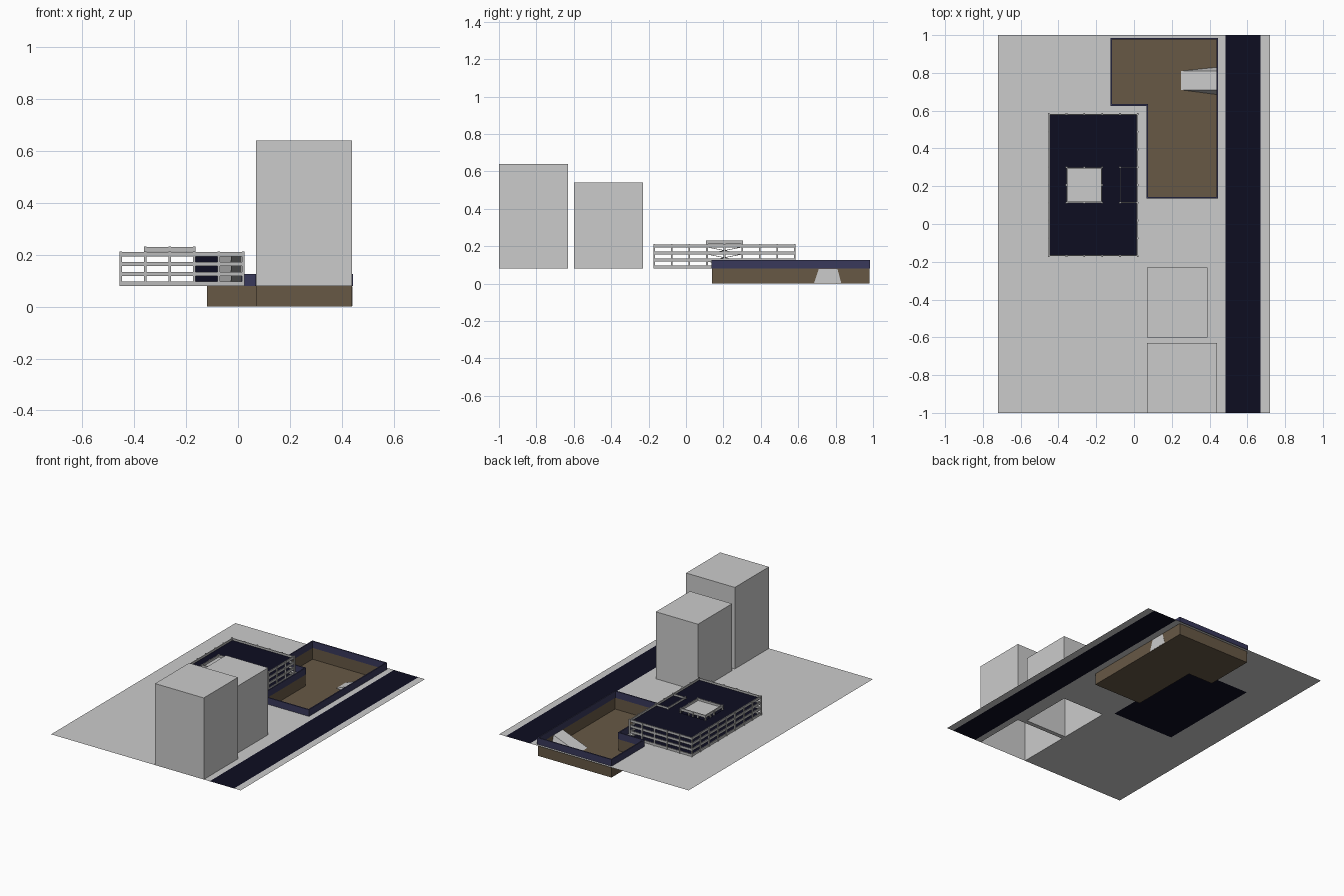
import bpy, bmesh, math
from mathutils import Vector

if "Cube" in bpy.data.objects:
    bpy.data.objects.remove(bpy.data.objects["Cube"])


def mat(name, rgb):
    m = bpy.data.materials.new(name)
    m.diffuse_color = (*rgb, 1)
    m.use_nodes = True
    m.node_tree.nodes["Principled BSDF"].inputs["Base Color"].default_value = m.diffuse_color
    return m


PAVING = mat("paving_grey", (0.6, 0.6, 0.6))
FRAME = mat("frame_grey", (0.5, 0.5, 0.5))
NAVY = mat("dark_navy", (0.004, 0.004, 0.015))
FENCE = mat("fence_blue", (0.04, 0.04, 0.105))
EARTH = mat("earth_brown", (0.135, 0.098, 0.06))
G = 0.08  # street level


def finish(bm, name, *mats):
    me = bpy.data.meshes.new(name)
    bm.to_mesh(me)
    bm.free()
    for m in mats:
        me.materials.append(m)
    ob = bpy.data.objects.new(name, me)
    bpy.context.collection.objects.link(ob)
    return ob


def box(bm, x0, x1, y0, y1, z0, z1, bottom=True):
    lo = [bm.verts.new((x, y, z0)) for x, y in ((x0, y0), (x1, y0), (x1, y1), (x0, y1))]
    hi = [bm.verts.new((x, y, z1)) for x, y in ((x0, y0), (x1, y0), (x1, y1), (x0, y1))]
    for i in range(4):
        j = (i + 1) % 4
        bm.faces.new((lo[i], lo[j], hi[j], hi[i]))
    bm.faces.new(hi)
    if bottom:
        bm.faces.new(lo[::-1])


def ring(bm, x0, x1, y0, y1, z0, z1, t=0.006):
    """Rectangular band of thickness t."""
    box(bm, x0, x1, y0, y0 + t, z0, z1)
    box(bm, x0, x1, y1 - t, y1, z0, z1)
    box(bm, x0, x0 + t, y0 + t, y1 - t, z0, z1)
    box(bm, x1 - t, x1, y0 + t, y1 - t, z0, z1)


# Ground sheet with road strip, open under the pit and the blocks
towers = [(0.07, 0.44, -1.0, -0.63, 0.64), (0.07, 0.39, -0.60, -0.23, 0.54)]
holes = [t[:4] for t in towers] + [(0.07, 0.44, 0.14, 0.98), (-0.12, 0.07, 0.63, 0.98)]
xs = [-0.72, -0.12, 0.07, 0.39, 0.44, 0.485, 0.67, 0.72]
ys = [-1, -0.63, -0.60, -0.23, 0.14, 0.63, 0.98, 1]
bm = bmesh.new()
for x0, x1 in zip(xs, xs[1:]):
    for y0, y1 in zip(ys, ys[1:]):
        cx, cy = (x0 + x1) / 2, (y0 + y1) / 2
        if any(a < cx < b and c < cy < d for a, b, c, d in holes):
            continue
        f = bm.faces.new([bm.verts.new((x, y, G)) for x, y in
                          ((x0, y0), (x1, y0), (x1, y1), (x0, y1))])
        f.material_index = int(0.485 < cx < 0.67)
bmesh.ops.remove_doubles(bm, verts=bm.verts, dist=1e-5)
finish(bm, "ground_and_road", PAVING, NAVY)

# Neighbouring blocks, open underneath
for i, (x0, x1, y0, y1, z) in enumerate(towers):
    bm = bmesh.new()
    box(bm, x0, x1, y0, y1, G, z, bottom=False)
    finish(bm, f"neighbour_block_{i + 1}", PAVING)

# Excavation pit: L-shaped floor and walls
L = [(-0.12, 0.98), (-0.12, 0.63), (0.07, 0.63), (0.07, 0.14), (0.44, 0.14), (0.44, 0.98)]
bm = bmesh.new()
top = [bm.verts.new((x, y, G)) for x, y in L]
low = [bm.verts.new((x, y, 0)) for x, y in L]
bm.faces.new(low)
for i in range(6):
    j = (i + 1) % 6
    bm.faces.new((low[j], low[i], top[i], top[j]))
finish(bm, "pit", EARTH)

# Fence around the pit
bm = bmesh.new()
t = 0.004
for (ax, ay), (bx, by) in zip(L, L[1:] + L[:1]):
    box(bm, min(ax, bx) - t, max(ax, bx) + t, min(ay, by) - t, max(ay, by) + t, G, 0.126)
finish(bm, "pit_fence", FENCE)

# Access ramp down into the pit, sides flaring towards the base
bm = bmesh.new()
e = 0.441
t0, t1, b0, b1, n0, n1 = [bm.verts.new(p) for p in (
    (e, 0.71, 0.078), (e, 0.81, 0.078), (e, 0.685, 0.003), (e, 0.83, 0.003),
    (0.25, 0.71, 0.003), (0.25, 0.81, 0.003))]
for f in ((t0, t1, n1, n0), (b0, t0, n0), (t1, b1, n1), (b0, b1, t1, t0), (n0, n1, b1, b0)):
    bm.faces.new(f)
bmesh.ops.recalc_face_normals(bm, faces=bm.faces)
finish(bm, "pit_ramp", PAVING)

# Framed building: 5 x 8 bays, three storeys
NX, NY = 5, 8
gx = [-0.452 + i * 0.472 / NX for i in range(NX + 1)]
gy = [-0.17 + j * 0.752 / NY for j in range(NY + 1)]
levels = [0.08, 0.118, 0.156, 0.194]
RAIL = 0.016
ATRIUM = (gx[1], gx[3], gy[3], gy[5])
STAIR = (gx[4], gx[5], gy[3], gy[5])

# Floor slabs, built bay by bay around the openings
for k, z in enumerate(levels):
    bm = bmesh.new()
    for i in range(NX):
        for j in range(NY):
            core = j in (3, 4)
            if core and k > 0 and (i in (1, 2) or (i == 4 and k < 3)):
                continue
            for zz in (z - 0.001, z + 0.003):
                c = [bm.verts.new((gx[a], gy[b], zz)) for a, b in
                     ((i, j), (i + 1, j), (i + 1, j + 1), (i, j + 1))]
                bm.faces.new(c if zz > z else c[::-1])
    bmesh.ops.remove_doubles(bm, verts=bm.verts, dist=1e-5)
    finish(bm, f"floor_slab_{k}", NAVY)

# Edge bands and parapets
bm = bmesh.new()
for z in levels:
    ring(bm, gx[0], gx[-1], gy[0], gy[-1], z, z + RAIL)
ring(bm, *STAIR, levels[3], levels[3] + RAIL, 0.004)
ring(bm, *ATRIUM, 0.212, 0.23)
finish(bm, "edge_bands", FRAME)

# Columns on the outer grid lines and around the atrium
bm = bmesh.new()
r = 0.0045
for i, x in enumerate(gx):
    for j, y in enumerate(gy):
        outer = i in (0, NX) or j in (0, NY)
        inner = 1 <= i <= 3 and 3 <= j <= 5 and (i, j) != (2, 4)
        if outer or inner or (i == 4 and j in (3, 5)):
            box(bm, x - r, x + r, y - r, y + r, G, 0.231 if inner else 0.212)
finish(bm, "columns", FRAME)

# Atrium roof panel
bm = bmesh.new()
box(bm, *ATRIUM, 0.212, 0.215)
finish(bm, "atrium_roof", PAVING)

# Dark core wall between atrium and stair
bm = bmesh.new()
box(bm, gx[3], gx[4], gy[3] - 0.003, gy[3] + 0.003, G, 0.194)
finish(bm, "core_wall", NAVY)

# Scissor stair flights
bm = bmesh.new()
mid = (STAIR[0] + STAIR[1]) / 2
for z0, z1 in zip(levels, levels[1:]):
    for x0, x1, ya, yb in ((STAIR[0], mid, gy[3], gy[5]), (mid, STAIR[1] - 0.006, gy[5], gy[3])):
        lo = [bm.verts.new(p) for p in ((x0, ya, z0), (x1, ya, z0), (x1, yb, z1), (x0, yb, z1))]
        hi = [bm.verts.new(v.co + Vector((0, 0, 0.003))) for v in lo]
        bm.faces.new(lo)
        bm.faces.new(hi)
        for a in range(4):
            b = (a + 1) % 4
            bm.faces.new((lo[a], lo[b], hi[b], hi[a]))
bmesh.ops.recalc_face_normals(bm, faces=bm.faces)
finish(bm, "stair_flights", FRAME)
